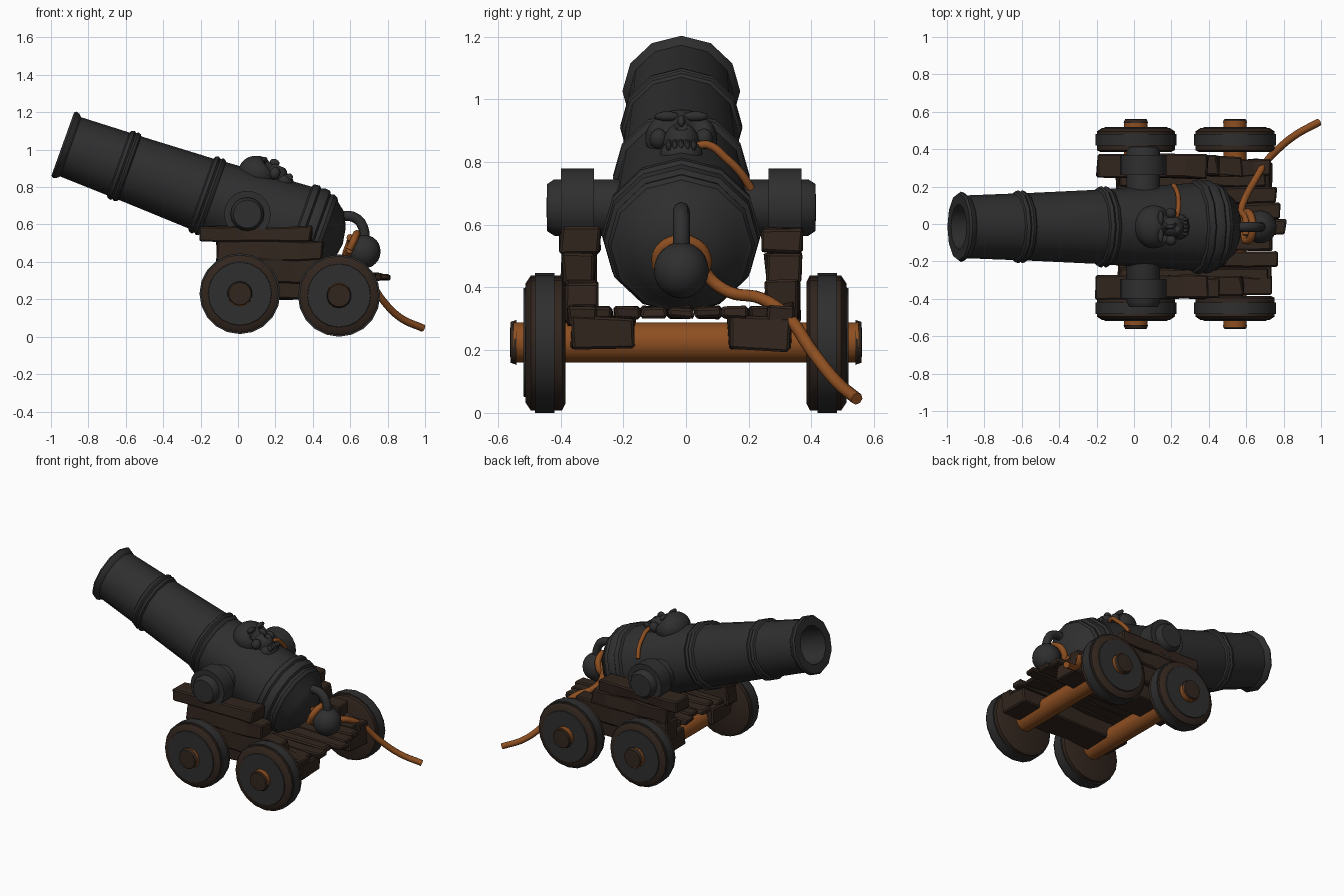
import bpy, bmesh, math, random
from mathutils import Matrix, Vector

if "Cube" in bpy.data.objects:
    bpy.data.objects.remove(bpy.data.objects["Cube"])

random.seed(4)
YC = -0.015                                   # barrel and carriage centre line
TILT = math.radians(19.7)
BARREL = Matrix.Translation((-0.937, YC, 1.03)) @ Matrix.Rotation(TILT, 4, 'Y')


def material(name, rgb):
    m = bpy.data.materials.new(name)
    m.diffuse_color = (*rgb, 1)
    m.use_nodes = True
    m.node_tree.nodes["Principled BSDF"].inputs["Base Color"].default_value = m.diffuse_color
    return m


IRON = material("iron", (0.028, 0.028, 0.028))
WOOD = material("dark_wood", (0.032, 0.019, 0.013))
ORANGE = material("orange_wood", (0.27, 0.078, 0.015))


def finish(bm, name, mat, matrix=Matrix(), smooth=None):
    bmesh.ops.recalc_face_normals(bm, faces=bm.faces)
    me = bpy.data.meshes.new(name)
    bm.to_mesh(me)
    bm.free()
    ob = bpy.data.objects.new(name, me)
    bpy.context.collection.objects.link(ob)
    ob.matrix_world = matrix
    me.materials.append(mat)
    if smooth:
        bpy.ops.object.select_all(action='DESELECT')
        ob.select_set(True)
        bpy.context.view_layer.objects.active = ob
        bpy.ops.object.shade_smooth_by_angle(angle=math.radians(smooth))
    return ob


def lathe(name, profile, sides, mat, matrix, smooth=35):
    """Revolve (axial, radius) points about local x; zero radius is a pole."""
    bm = bmesh.new()
    rings = []
    for a, r in profile:
        n = sides if r > 0 else 1
        rings.append([bm.verts.new((a, r * math.sin(2 * math.pi * i / sides),
                                    r * math.cos(2 * math.pi * i / sides))) for i in range(n)])
    for p, q in zip(rings, rings[1:]):
        for i in range(sides):
            j = (i + 1) % sides
            if len(p) == 1:
                bm.faces.new((p[0], q[j], q[i]))
            elif len(q) == 1:
                bm.faces.new((p[i], p[j], q[0]))
            else:
                bm.faces.new((p[i], p[j], q[j], q[i]))
    return finish(bm, name, mat, matrix, smooth)


def plank(name, x, y, z, jitter=0.009, cuts=4):
    """Rough-hewn timber between the given x, y and z ranges."""
    bm = bmesh.new()
    bmesh.ops.create_cube(bm, size=1)
    along = [e for e in bm.edges if abs(e.verts[0].co.x - e.verts[1].co.x) > 0.5]
    bmesh.ops.subdivide_edges(bm, edges=along, cuts=cuts)
    for v in bm.verts:
        v.co = Vector([(c + 0.5) * (b - a) + a for c, (a, b) in zip(v.co, (x, y, z))])
        v.co += Vector([random.uniform(-1, 1) * jitter * k for k in (1.4, 0.8, 0.8)])
    sharp = [e for e in bm.edges if e.calc_face_angle(0) > 0.9]
    bmesh.ops.bevel(bm, geom=sharp, offset=0.008, segments=1, affect='EDGES')
    return finish(bm, name, WOOD)


def tube(name, points, radius, mat):
    cu = bpy.data.curves.new(name, 'CURVE')
    cu.dimensions = '3D'
    cu.bevel_depth = radius
    cu.bevel_resolution = 2
    cu.use_fill_caps = True
    cu.resolution_u = 5
    sp = cu.splines.new('BEZIER')
    sp.bezier_points.add(len(points) - 1)
    for bp, p in zip(sp.bezier_points, points):
        bp.co = p
        bp.handle_left_type = bp.handle_right_type = 'AUTO'
    ob = bpy.data.objects.new(name, cu)
    bpy.context.collection.objects.link(ob)
    cu.materials.append(mat)
    return ob


def ellipsoid(name, loc, size, sub=3, matrix=BARREL, shape=None):
    bm = bmesh.new()
    bmesh.ops.create_icosphere(bm, subdivisions=sub, radius=1)
    for v in bm.verts:
        v.co = Vector([c * s + l for c, s, l in zip(v.co, size, loc)])
        if shape:
            shape(v.co)
    return finish(bm, name, IRON, matrix, 40)


# Barrel: bore, lip, two double bands, stepped breech and dome
lathe("barrel", [
    (0.45, 0), (0.45, 0.115), (0.0, 0.122), (0.0, 0.18), (0.012, 0.188), (0.03, 0.182), (0.045, 0.168),
    (0.315, 0.178), (0.322, 0.19), (0.34, 0.195), (0.35, 0.187), (0.36, 0.195), (0.375, 0.19), (0.382, 0.18),
    (0.785, 0.198), (0.792, 0.212), (0.81, 0.218), (0.822, 0.208), (0.834, 0.218), (0.848, 0.212), (0.855, 0.203),
    (1.33, 0.234), (1.338, 0.25), (1.37, 0.254), (1.38, 0.242), (1.40, 0.25), (1.43, 0.246), (1.44, 0.23),
    (1.46, 0.235), (1.48, 0.225), (1.49, 0.205), (1.54, 0.165), (1.575, 0.09), (1.59, 0)],
    12, IRON, BARREL)

# Bent neck and ball behind the breech
tube("breech_neck", [(0.50, YC, 0.61), (0.57, YC, 0.645), (0.635, YC, 0.63), (0.67, YC, 0.58), (0.678, YC, 0.50)],
     0.027, IRON)
ellipsoid("breech_ball", (0.675, YC, 0.455), (0.088, 0.088, 0.09), matrix=Matrix())


# Skull ornament: cranium with sunken sockets, face, cheeks, jaw and teeth
def sockets(co):
    for y in (-0.045, 0.045):
        d2 = (co.x - 1.075) ** 2 + (co.y - y) ** 2
        co.z -= 0.06 * math.exp(-d2 / 0.0007) * (co.z > 0.2)


def nose_hole(co):
    d2 = (co.x - 1.135) ** 2 + co.y ** 2
    co.z -= 0.04 * math.exp(-d2 / 0.0002) * (co.z > 0.2)


ellipsoid("skull_cranium", (1.035, 0, 0.205), (0.105, 0.115, 0.092), 4, shape=sockets)
ellipsoid("skull_face", (1.13, 0, 0.215), (0.065, 0.06, 0.075), 4, shape=nose_hole)
ellipsoid("skull_jaw", (1.18, 0, 0.205), (0.055, 0.068, 0.05))
ellipsoid("skull_nose", (1.10, 0, 0.288), (0.028, 0.013, 0.02), 2)
for s, side in ((-1, "right"), (1, "left")):
    ellipsoid("skull_cheek_" + side, (1.12, s * 0.072, 0.235), (0.03, 0.03, 0.035), 2)
    ellipsoid("skull_brow_" + side, (1.045, s * 0.045, 0.285), (0.016, 0.042, 0.016), 2)
for i in range(5):
    ellipsoid(f"skull_tooth_{i}", (1.2, (i - 2) * 0.02, 0.242), (0.02, 0.009, 0.02), 2)

# Trunnions with wide clamp discs
for s, side in ((-1, "right"), (1, "left")):
    m = Matrix.Translation((0.05, YC, 0.655)) @ Matrix.Rotation(s * math.pi / 2, 4, 'Z')
    lathe("trunnion_" + side, [(0.1, 0), (0.1, 0.09), (0.405, 0.09), (0.428, 0.075), (0.43, 0)], 16, IRON, m)
    lathe("trunnion_clamp_" + side, [(0.278, 0), (0.278, 0.125), (0.383, 0.125), (0.383, 0)], 20, IRON, m)

# Carriage cheeks and the long beams over the axles
for s, side in ((-1, "right"), (1, "left")):
    def span(a, b):
        return tuple(sorted((YC + s * a, YC + s * b)))
    plank("cheek_top_" + side, (-0.20, 0.39), span(0.26, 0.385), (0.51, 0.59))
    plank("cheek_middle_" + side, (-0.11, 0.45), span(0.275, 0.38), (0.41, 0.515))
    plank("cheek_lower_" + side, (-0.11, 0.58), span(0.27, 0.375), (0.29, 0.42))
    plank("cheek_foot_" + side, (0.3, 0.73), span(0.27, 0.36), (0.28, 0.345))
    plank("beam_" + side, (-0.09, 0.73), span(0.15, 0.35), (0.2, 0.305))

# Bed planks with uneven ends
for i, end in enumerate((0.71, 0.77, 0.74, 0.81, 0.78, 0.76, 0.70)):
    y = YC - 0.3 + i * 0.086
    plank(f"bed_plank_{i}", (-0.08 + 0.03 * (i % 2), end), (y, y + 0.08), (0.303, 0.338), 0.007)

# Axles and wheels: wooden disc, iron tyre, iron face plate, wooden hub
for x, z, r, place in ((0.01, 0.23, 0.208, "front"), (0.54, 0.22, 0.212, "rear")):
    lathe("axle_" + place, [(-0.55, 0), (-0.55, 0.064), (0.55, 0.064), (0.55, 0)], 14, ORANGE,
          Matrix.Translation((x, 0, 0.225)) @ Matrix.Rotation(math.pi / 2, 4, 'Z'))
    for s, side in ((-1, "right"), (1, "left")):
        m = Matrix.Translation((x, 0, z)) @ Matrix.Rotation(s * math.pi / 2, 4, 'Z')
        tag = f"{place}_{side}"
        lathe("wheel_" + tag, [(0.385, 0), (0.385, r - 0.02), (0.395, r), (0.495, r), (0.512, r - 0.025),
                               (0.512, 0)], 20, WOOD, m)
        lathe("tyre_" + tag, [(0.42, r - 0.02), (0.42, r + 0.008), (0.482, r + 0.008), (0.482, r - 0.02)],
              20, IRON, m)
        lathe("wheel_plate_" + tag, [(0.505, 0), (0.505, 0.172), (0.518, 0.168), (0.518, 0)], 20, IRON, m)
        lathe("axle_cap_" + tag, [(0.54, 0), (0.54, 0.067), (0.56, 0.06), (0.562, 0)], 14, WOOD, m)

# Rope looped round the neck and trailing to the ground
loop = [(0.605 + 0.03 * math.sin(a), YC + 0.078 * math.cos(a), 0.485 + 0.065 * math.sin(a))
        for a in [math.pi * (0.1 - k * 0.25) + math.pi for k in range(7)]]
tube("rope_loop", loop + [loop[0]], 0.02, ORANGE)
tube("rope", [(0.6, -0.06, 0.53), (0.6, 0.03, 0.51), (0.575, 0.075, 0.43), (0.595, 0.14, 0.385),
              (0.65, 0.24, 0.365), (0.705, 0.33, 0.3), (0.77, 0.4, 0.2), (0.87, 0.48, 0.1),
              (0.99, 0.545, 0.045)], 0.02, ORANGE)

# Fuse across the top of the barrel
tube("fuse", [(0.225, 0.03, 0.85), (0.235, 0.07, 0.855), (0.238, 0.13, 0.81), (0.23, 0.175, 0.765),
              (0.212, 0.208, 0.715)], 0.013, ORANGE)
